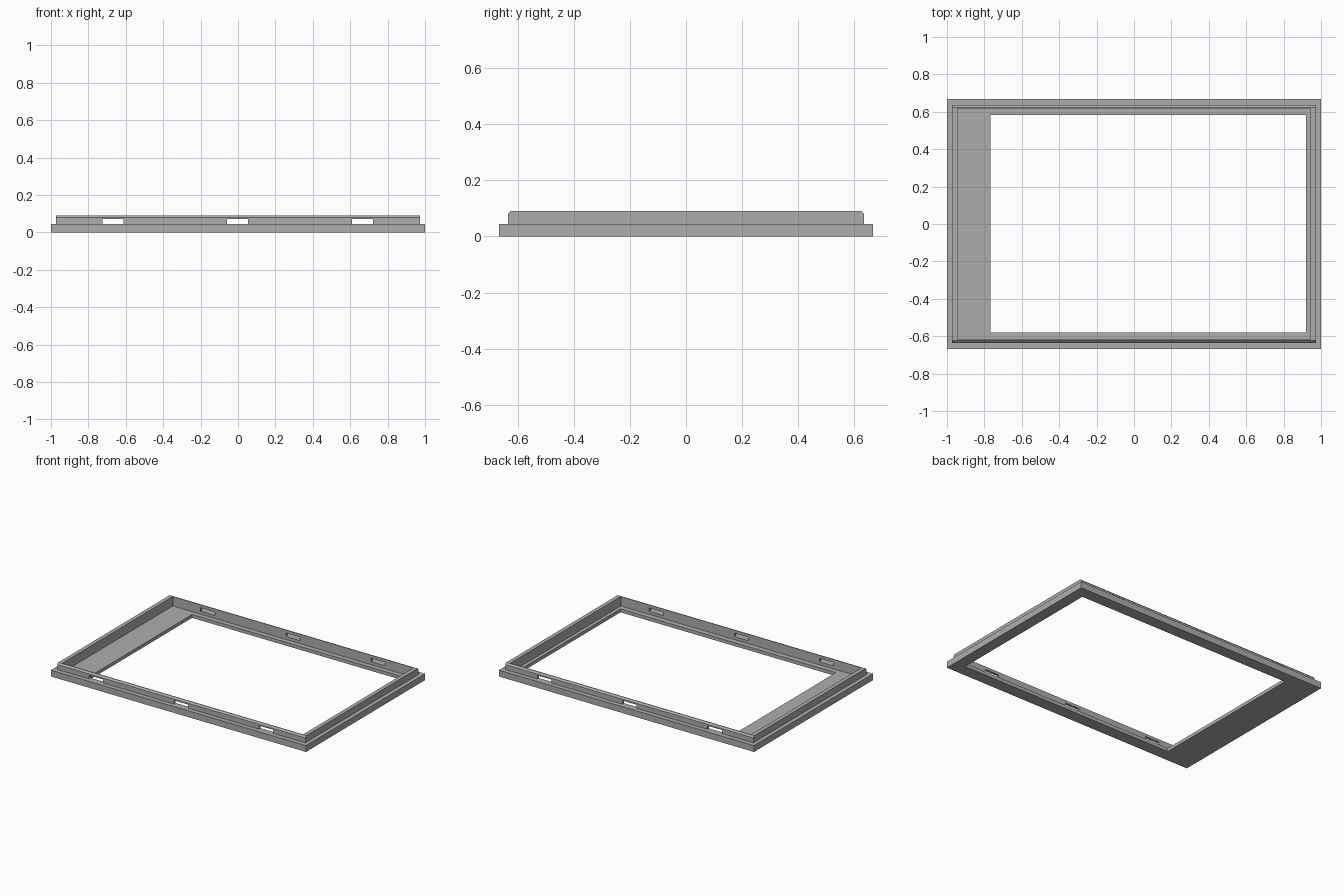
import bpy
import bmesh

cube = bpy.data.objects.get("Cube")
if cube:
    bpy.data.objects.remove(cube, do_unlink=True)

# Single grey plastic
grey = bpy.data.materials.new("grey plastic")
grey.use_nodes = True
colour = (0.42, 0.42, 0.42, 1)
grey.diffuse_color = colour
grey.node_tree.nodes["Principled BSDF"].inputs["Base Color"].default_value = colour


def prism(name, profile, x0, x1):
    """Extrude a (y, z) profile along x."""
    bm = bmesh.new()
    face = bm.faces.new([bm.verts.new((x0, y, z)) for y, z in profile])
    ext = bmesh.ops.extrude_face_region(bm, geom=[face])
    verts = [v for v in ext["geom"] if isinstance(v, bmesh.types.BMVert)]
    bmesh.ops.translate(bm, vec=(x1 - x0, 0, 0), verts=verts)
    bmesh.ops.recalc_face_normals(bm, faces=bm.faces)
    mesh = bpy.data.meshes.new(name)
    bm.to_mesh(mesh)
    bm.free()
    mesh.materials.append(grey)
    obj = bpy.data.objects.new(name, mesh)
    bpy.context.collection.objects.link(obj)
    return obj


def box(name, x0, x1, y0, y1, z0, z1):
    return prism(name, [(y0, z0), (y1, z0), (y1, z1), (y0, z1)], x0, x1)


def cut(target, cutter):
    """Subtract the cutter, then discard it."""
    cutter.hide_render = True
    mod = target.modifiers.new("cut", 'BOOLEAN')
    mod.operation = 'DIFFERENCE'
    mod.solver = 'EXACT'
    mod.object = cutter
    bpy.context.view_layer.objects.active = target
    bpy.ops.object.modifier_apply(modifier=mod.name)
    bpy.data.objects.remove(cutter, do_unlink=True)


LEDGE, FLOOR, TOP = 0.045, 0.024, 0.091
RIM_X, RIM_Y = 0.972, 0.635
IN_X, IN_Y = 0.944, 0.618
BEVEL = 0.011

# Base plate with a shallow pocket and an off-centre window
base = box("base_plate", -1, 1, -0.667, 0.667, 0, LEDGE)
cut(base, box("pocket_cutter", -IN_X, IN_X, -IN_Y, IN_Y, FLOOR, 0.2))
cut(base, box("window_cutter", -0.768, 0.92, -0.58, 0.583, -0.1, 0.2))

# Raised rim, chamfered along its long top edges
half = [(RIM_Y, LEDGE), (RIM_Y, TOP - BEVEL), (RIM_Y - BEVEL, TOP)]
profile = half + [(-y, z) for y, z in reversed(half)]
rim = prism("raised_rim", profile, -RIM_X, RIM_X)
cut(rim, box("opening_cutter", -IN_X, IN_X, -IN_Y, IN_Y, 0, 0.2))

# Three clip slots through both long walls
for x in (-0.669, -0.002, 0.665):
    cut(rim, box("slot_cutter", x - 0.056, x + 0.056, -1, 1, 0, 0.07))
